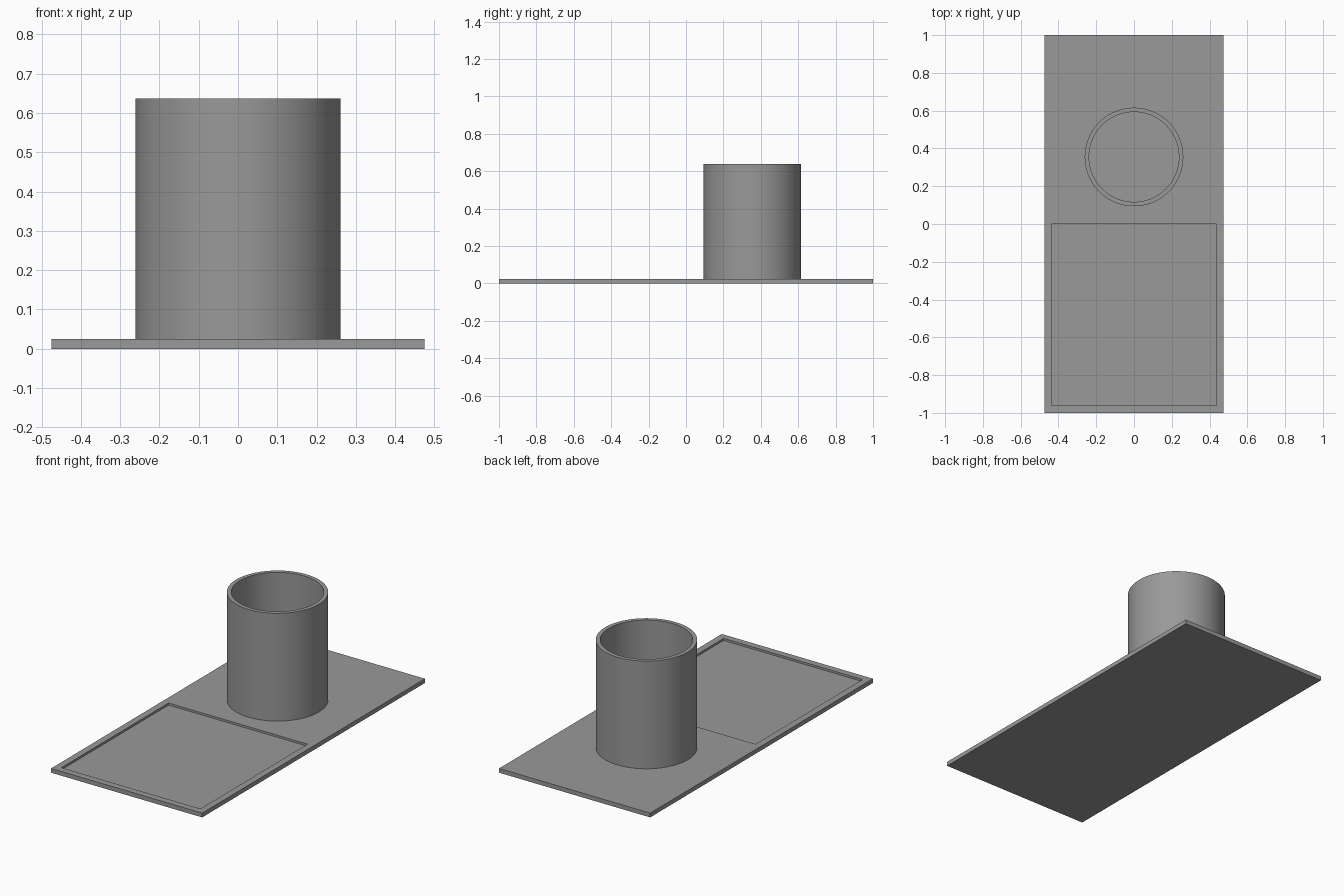
import bpy
import bmesh
import math

if "Cube" in bpy.data.objects:
    bpy.data.objects.remove(bpy.data.objects["Cube"])

grey = bpy.data.materials.new("mid_grey")
grey.diffuse_color = (0.32, 0.32, 0.32, 1)
grey.use_nodes = True
grey.node_tree.nodes["Principled BSDF"].inputs["Base Color"].default_value = grey.diffuse_color

HALF_WIDTH, HALF_LENGTH, THICKNESS = 0.475, 1.0, 0.0245
CUP_Y, CUP_TOP, OUTER, INNER, SIDES = 0.355, 0.637, 0.261, 0.238, 96


def finish(bm, name):
    mesh = bpy.data.meshes.new(name)
    bmesh.ops.recalc_face_normals(bm, faces=bm.faces)
    bm.to_mesh(mesh)
    bm.free()
    obj = bpy.data.objects.new(name, mesh)
    bpy.context.collection.objects.link(obj)
    mesh.materials.append(grey)
    return obj


# Base plate with a shallow rectangular tray sunk into its front half
bm = bmesh.new()


def rectangle(x, y0, y1, z):
    return [bm.verts.new(p) for p in ((-x, y0, z), (x, y0, z), (x, y1, z), (-x, y1, z))]


loops = [rectangle(HALF_WIDTH, -HALF_LENGTH, HALF_LENGTH, 0),
         rectangle(HALF_WIDTH, -HALF_LENGTH, HALF_LENGTH, THICKNESS),
         rectangle(0.437, -0.962, 0.0, THICKNESS),
         rectangle(0.437, -0.962, 0.0, 0.0125)]
for low, high in zip(loops, loops[1:]):
    for i in range(4):
        j = (i + 1) % 4
        bm.faces.new((low[i], low[j], high[j], high[i]))
bm.faces.new(loops[0])
bm.faces.new(loops[-1])
finish(bm, "base_plate")

# Open round cup: a wall profile spun around its axis
bm = bmesh.new()
profile = [(OUTER, THICKNESS), (OUTER, CUP_TOP), (INNER, CUP_TOP), (INNER, THICKNESS)]
verts = [bm.verts.new((r, CUP_Y, z)) for r, z in profile]
edges = [bm.edges.new(pair) for pair in zip(verts, verts[1:])]
bmesh.ops.spin(bm, geom=verts + edges, cent=(0, CUP_Y, 0), axis=(0, 0, 1),
               angle=math.tau, steps=SIDES, use_merge=True)
bmesh.ops.remove_doubles(bm, verts=bm.verts, dist=0.0001)
cup = finish(bm, "cup_wall")
bpy.context.view_layer.objects.active = cup
cup.select_set(True)
bpy.ops.object.shade_smooth_by_angle(angle=math.radians(30))
